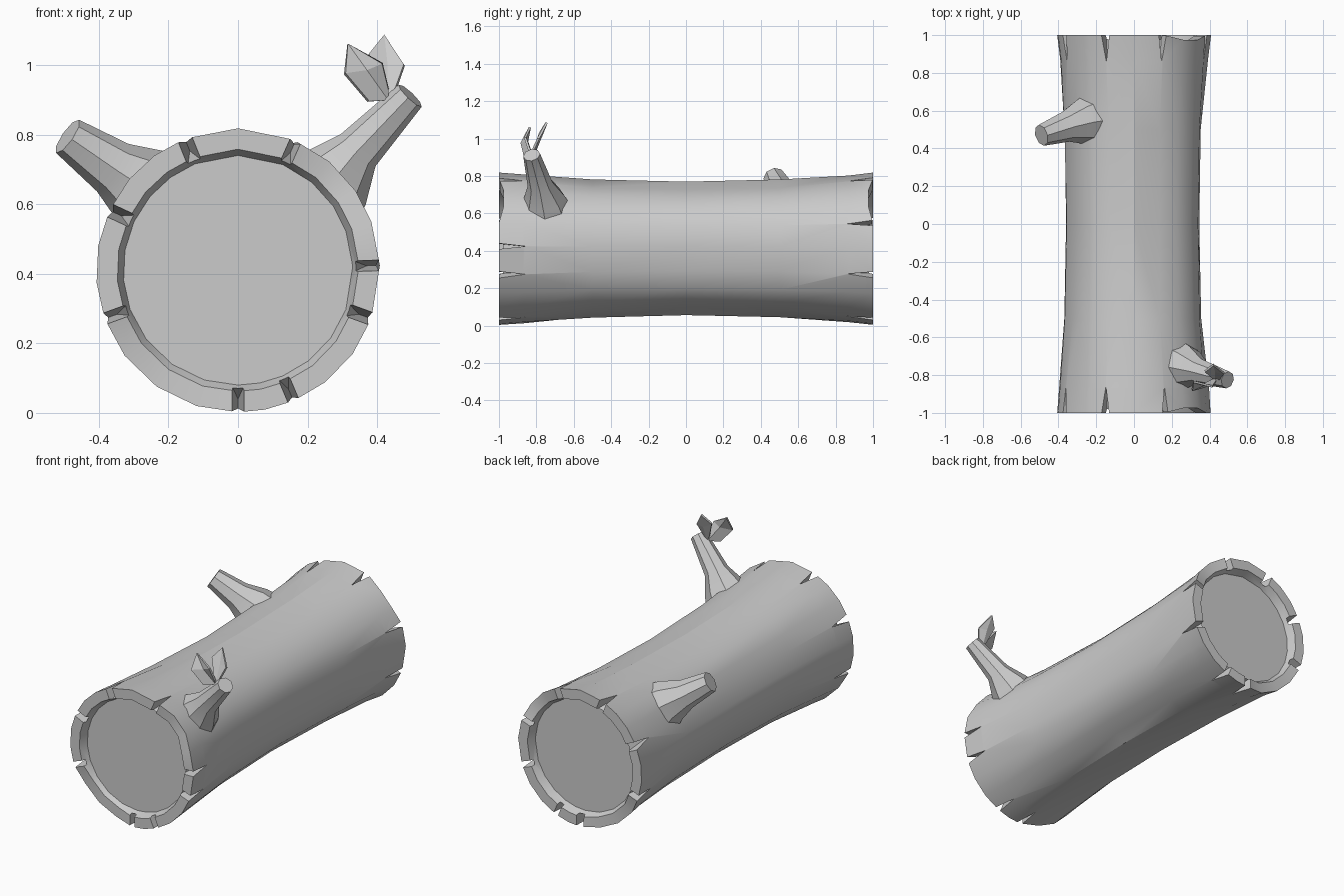
import bpy, bmesh, random
from math import sin, cos, pi, radians
from mathutils import Vector

if "Cube" in bpy.data.objects:
    bpy.data.objects.remove(bpy.data.objects["Cube"])

random.seed(4)
CZ = 0.41  # height of the log axis


def make(name, verts, faces, angle=None):
    me = bpy.data.meshes.new(name)
    me.from_pydata([tuple(v) for v in verts], [], faces)
    bm = bmesh.new()
    bm.from_mesh(me)
    bmesh.ops.recalc_face_normals(bm, faces=bm.faces)
    bm.to_mesh(me)
    bm.free()
    ob = bpy.data.objects.new(name, me)
    bpy.context.collection.objects.link(ob)
    bpy.context.view_layer.objects.active = ob
    for o in bpy.context.selected_objects:
        o.select_set(False)
    ob.select_set(True)
    if angle:
        bpy.ops.object.shade_smooth_by_angle(angle=radians(angle))
    return ob


def loft(rings):
    """Skin equal-sized rings and close both ends."""
    n = len(rings[0])
    verts = [v for r in rings for v in r]
    faces = [(i * n + j, i * n + (j + 1) % n, (i + 1) * n + (j + 1) % n, (i + 1) * n + j)
             for i in range(len(rings) - 1) for j in range(n)]
    faces += [tuple(range(n))[::-1], tuple(range(len(verts) - n, len(verts)))]
    return verts, faces


def polar(a, r, y, side=0.0):
    """Point at angle a, radius r, shifted sideways along the tangent."""
    a = radians(a)
    return Vector((cos(a) * r - sin(a) * side, y, CZ + sin(a) * r + cos(a) * side))


# Log: waisted trunk with a raised bark rim and recessed end faces
front_notches = [2, 66, 112, 155, 200, 270, 293, 340]
back_notches = [20, 68, 112, 155, 200, 270, 293, 340]
columns = [2, 20, 34, 50, 67, 90, 112, 126, 140, 155, 170, 185, 200,
           217, 235, 253, 270, 281, 293, 308, 324, 340]
grooves = {2, 67, 112, 155, 200, 270, 293, 340}
stations = [(-0.95, 0.33), (-1, 0.348), (-1, 0.408), (-0.87, 0.398), (-0.5, 0.372),
            (0, 0.358), (0.5, 0.37), (0.87, 0.392), (1, 0.408), (1, 0.348), (0.95, 0.33)]
rings = []
for y, r in stations:
    ring = []
    for a in columns:
        d = 0
        if abs(y) < 0.6:
            d = random.uniform(-0.004, 0.004) - (0.014 if a in grooves else 0)
        yy = y
        if abs(y) == 1 and (20 < a < 60 or 205 < a < 260):
            yy = y * 0.975
        ring.append(polar(a, r + d, yy))
    rings.append(ring)
log = make("log", *loft(rings))

# Wedge cutters for the splits in the bark rim
cv, cf = [], []
for s, angles in ((-1, front_notches), (1, back_notches)):
    for a in angles:
        w = random.uniform(0.018, 0.028)
        k = len(cv)
        cv += [polar(a, 0.325, s * 1.03, -w), polar(a, 0.325, s * 1.03, w), polar(a, 0.37, s * 0.86),
               polar(a, 0.5, s * 1.03, -w), polar(a, 0.5, s * 1.03, w), polar(a, 0.5, s * 0.86)]
        cf += [tuple(k + i for i in f) for f in
               ((0, 1, 2), (5, 4, 3), (0, 3, 4, 1), (1, 4, 5, 2), (2, 5, 3, 0))]
cutter = make("notch_cutter", cv, cf)
cutter.hide_render = True
bpy.context.view_layer.objects.active = log
mod = log.modifiers.new("notches", 'BOOLEAN')
mod.operation, mod.solver, mod.object = 'DIFFERENCE', 'EXACT', cutter
bpy.ops.object.modifier_apply(modifier=mod.name)
bpy.data.objects.remove(cutter)
for o in bpy.context.selected_objects:
    o.select_set(False)
log.select_set(True)
bpy.ops.object.shade_smooth_by_angle(angle=radians(28))


# Branch stubs: flared base, tapering to a cut tip
def branch(name, path, n=8):
    pts = [Vector(p[:3]) for p in path]
    rings = []
    for i, p in enumerate(pts):
        d = (pts[min(i + 1, len(pts) - 1)] - pts[max(i - 1, 0)]).normalized()
        u = d.cross(Vector((0, 1, 0))).normalized()
        v = d.cross(u)
        rings.append([p + (u * cos(2 * pi * j / n) + v * sin(2 * pi * j / n)) * path[i][3]
                      for j in range(n)])
    return make(name, *loft(rings), 35)


branch("left_branch", [(-0.23, 0.55, 0.61, 0.145), (-0.28, 0.54, 0.655, 0.12),
                       (-0.36, 0.515, 0.705, 0.082), (-0.49, 0.47, 0.795, 0.058)])
branch("right_branch", [(0.23, -0.75, 0.62, 0.14), (0.28, -0.76, 0.675, 0.115),
                        (0.345, -0.78, 0.755, 0.068), (0.495, -0.825, 0.912, 0.046)])


# Leaves: folded blades around a midrib, given thickness
def leaf(name, rib, left, right):
    verts = rib + left + right  # rib: base, middle, tip; two points per side
    ob = make(name, verts, [(0, 1, 4, 3), (1, 2, 4), (0, 5, 6, 1), (1, 6, 2)])
    m = ob.modifiers.new("thickness", 'SOLIDIFY')
    m.thickness, m.offset = 0.012, 0
    return ob


leaf("front_leaf", [(0.43, -0.82, 0.90), (0.37, -0.85, 0.985), (0.315, -0.835, 1.06)],
     [(0.375, -0.86, 0.895), (0.307, -0.88, 0.975)],
     [(0.433, -0.835, 0.93), (0.415, -0.86, 1.005)])
leaf("back_leaf", [(0.43, -0.82, 0.90), (0.43, -0.78, 1.0), (0.42, -0.745, 1.085)],
     [(0.41, -0.81, 0.94), (0.375, -0.78, 1.03)],
     [(0.455, -0.82, 0.935), (0.478, -0.79, 1.0)])
